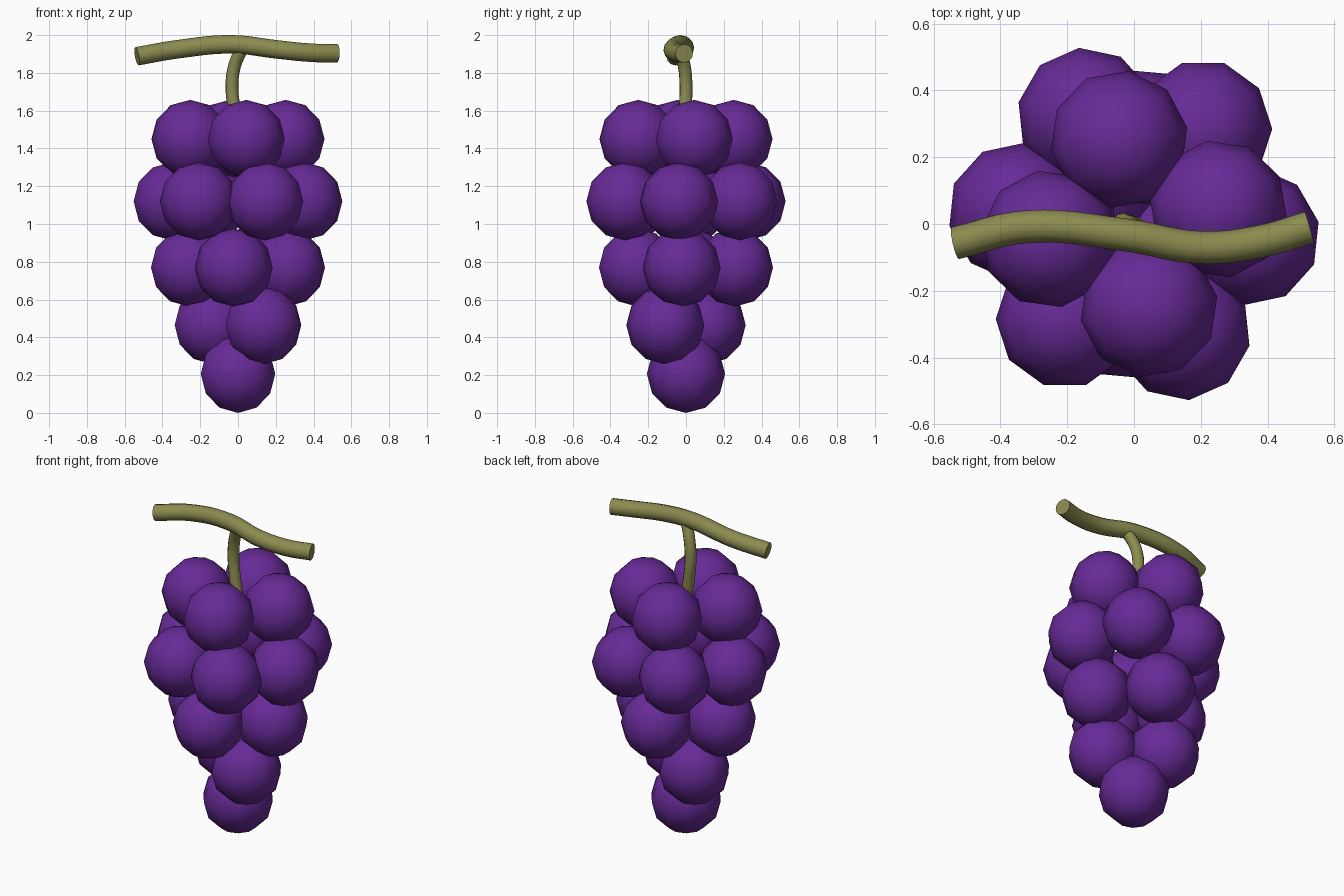
import bpy
from math import radians, cos, sin

if "Cube" in bpy.data.objects:
    bpy.data.objects.remove(bpy.data.objects["Cube"])


def material(name, color):
    m = bpy.data.materials.new(name)
    m.diffuse_color = color
    m.use_nodes = True
    m.node_tree.nodes["Principled BSDF"].inputs["Base Color"].default_value = m.diffuse_color
    return m


purple = material("grape_purple", (0.136, 0.023, 0.31, 1))
olive = material("stem_olive", (0.26, 0.26, 0.08, 1))


def grape(name, x, y, z, turn):
    bpy.ops.mesh.primitive_uv_sphere_add(segments=10, ring_count=6, radius=0.207,
                                         location=(x, y, z), rotation=(0, 0, turn))
    ob = bpy.context.object
    ob.name = name
    ob.data.materials.append(purple)
    bpy.ops.object.shade_smooth()


def tube(name, points, radius):
    cu = bpy.data.curves.new(name, 'CURVE')
    cu.dimensions = '3D'
    cu.bevel_depth = radius
    cu.bevel_resolution = 4
    cu.resolution_u = 6
    cu.use_fill_caps = True
    sp = cu.splines.new('BEZIER')
    sp.bezier_points.add(len(points) - 1)
    for bp, p in zip(sp.bezier_points, points):
        bp.co = p
        bp.handle_left_type = bp.handle_right_type = 'AUTO'
    ob = bpy.data.objects.new(name, cu)
    bpy.context.collection.objects.link(ob)
    bpy.ops.object.select_all(action='DESELECT')
    ob.select_set(True)
    bpy.context.view_layer.objects.active = ob
    bpy.ops.object.convert(target='MESH')
    ob = bpy.context.object
    ob.data.materials.append(olive)
    bpy.ops.object.shade_smooth_by_angle(angle=radians(40))


# Grape layers from bottom to top: height, ring radius, count, start angle
layers = [
    (0.207, 0.0, 1, 0),
    (0.465, 0.174, 2, -39),
    (0.77, 0.26, 4, -5),
    (1.12, 0.352, 6, -6),
    (1.45, 0.257, 4, 10),
]
for i, (z, ring, count, start) in enumerate(layers):
    for k in range(count):
        a = radians(start + 360 * k / count)
        grape(f"grape_{i + 1}_{k + 1}", ring * cos(a), ring * sin(a), z, a)

# Wavy branch across the top
tube("branch", [(-0.535, -0.057, 1.888), (-0.32, -0.008, 1.925), (-0.03, -0.032, 1.951),
                (0.2, -0.07, 1.925), (0.38, -0.052, 1.907), (0.525, -0.01, 1.903)], 0.049)

# Short stem hanging from the branch into the bunch
tube("stem", [(0.02, -0.035, 1.93), (-0.02, -0.008, 1.83),
              (-0.032, 0.0, 1.72), (-0.018, -0.005, 1.6), (0.0, -0.01, 1.5)], 0.034)
